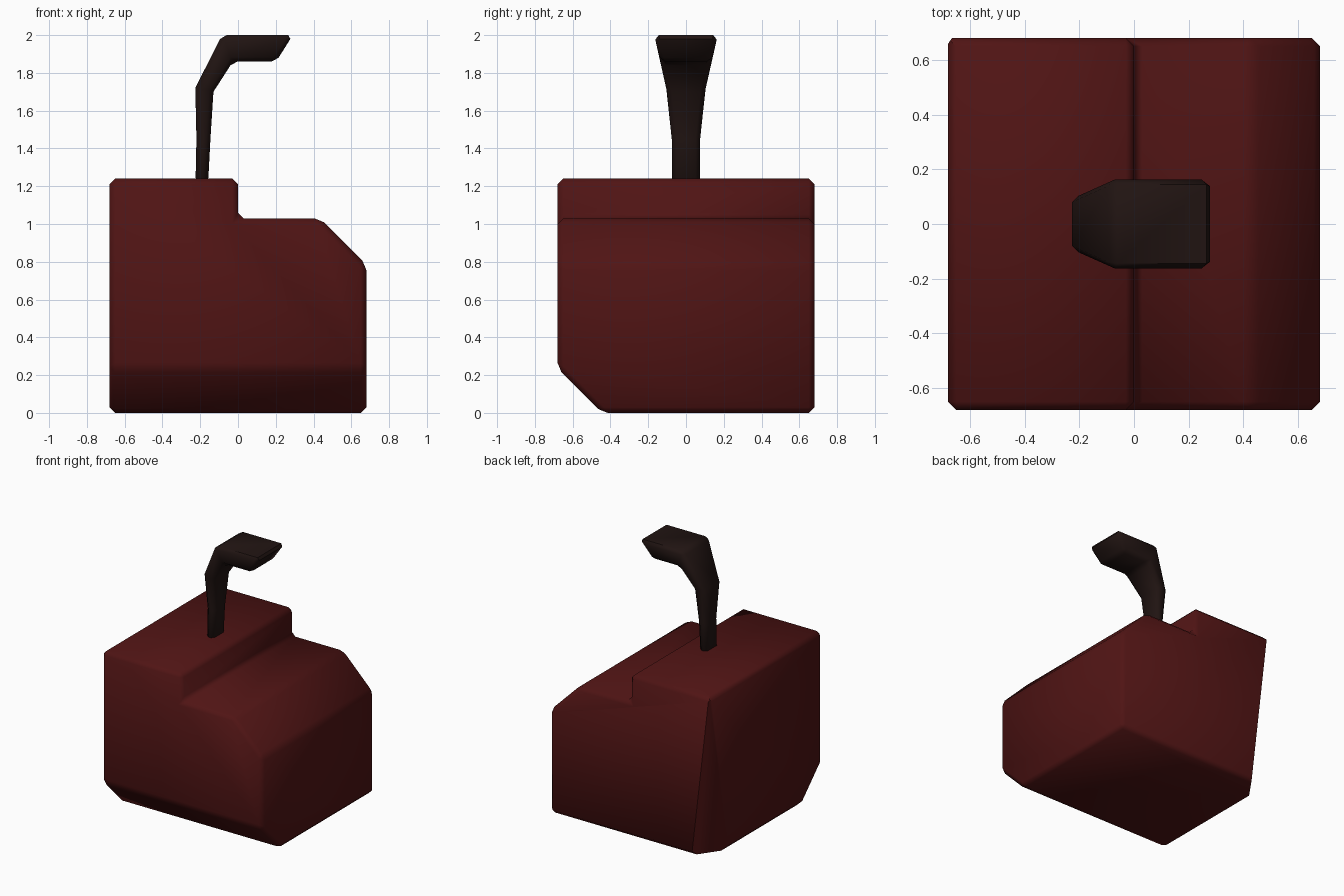
import bpy, bmesh, math
from mathutils import Vector

if "Cube" in bpy.data.objects:
    bpy.data.objects.remove(bpy.data.objects["Cube"])


def cut(bm, a, b, c, inside):
    """Slice with the plane a-b-c, keep the side holding 'inside', cap the hole."""
    a, b, c = Vector(a), Vector(b), Vector(c)
    n = (b - a).cross(c - a).normalized()
    if n.dot(Vector(inside) - a) > 0:
        n = -n
    res = bmesh.ops.bisect_plane(bm, geom=bm.verts[:] + bm.edges[:] + bm.faces[:],
                                 plane_co=a, plane_no=n, clear_outer=True)
    edges = [e for e in res["geom_cut"] if isinstance(e, bmesh.types.BMEdge)]
    bmesh.ops.holes_fill(bm, edges=edges, sides=0)


def bevel(bm, width, min_angle, skip=lambda e: False):
    edges = [e for e in bm.edges if len(e.link_faces) == 2
             and e.calc_face_angle(0) > math.radians(min_angle) and not skip(e)]
    bmesh.ops.bevel(bm, geom=edges, offset=width, offset_type='OFFSET',
                    segments=1, profile=0.5, affect='EDGES', clamp_overlap=True)


def finish(bm, name, color):
    bmesh.ops.recalc_face_normals(bm, faces=bm.faces[:])
    mesh = bpy.data.meshes.new(name)
    bm.to_mesh(mesh)
    bm.free()
    ob = bpy.data.objects.new(name, mesh)
    bpy.context.collection.objects.link(ob)
    mat = bpy.data.materials.new(name + "_paint")
    mat.diffuse_color = (*color, 1)
    mat.use_nodes = True
    mat.node_tree.nodes["Principled BSDF"].inputs["Base Color"].default_value = mat.diffuse_color
    mesh.materials.append(mat)
    bpy.ops.object.select_all(action='DESELECT')
    ob.select_set(True)
    bpy.context.view_layer.objects.active = ob
    bpy.ops.object.shade_smooth_by_angle(angle=math.radians(50))
    return ob


# Body: stepped side profile extruded front to back
W = 0.68
profile = [(-W, 0), (W, 0), (W, 0.785), (0.435, 1.03), (0, 1.03), (0, 1.24), (-W, 1.24)]
bm = bmesh.new()
face = bm.faces.new([bm.verts.new((x, -W, z)) for x, z in profile])
ext = bmesh.ops.extrude_face_region(bm, geom=[face])
bmesh.ops.translate(bm, vec=(0, 2 * W, 0),
                    verts=[v for v in ext["geom"] if isinstance(v, bmesh.types.BMVert)])
bmesh.ops.recalc_face_normals(bm, faces=bm.faces[:])
# sloped lower front edge
cut(bm, (-1, -W, 0.235), (1, -W, 0.235), (0, -0.445, 0), (0, 0, 0.6))
bmesh.ops.recalc_face_normals(bm, faces=bm.faces[:])
# small bevel everywhere but the back left upright, which gets a tapering cut
bevel(bm, 0.03, 25, lambda e: all(v.co.x < -0.67 and v.co.y > 0.67 for v in e.verts))
cut(bm, (-0.525, W, 0), (-W, 0.46, 0), (-0.674, 0.672, 1.24), (0, 0, 0.6))
finish(bm, "body", (0.08, 0.007, 0.007))

# Handle: stem flaring into a bent pad; outer x z, inner x z, half widths
sections = [
    (-0.225, 1.22, -0.158, 1.22, 0.075, 0.075),
    (-0.220, 1.45, -0.146, 1.45, 0.075, 0.075),
    (-0.226, 1.72, -0.130, 1.70, 0.105, 0.100),
    (-0.085, 2.00, -0.027, 1.86, 0.168, 0.135),
    (0.290, 2.00, 0.202, 1.86, 0.168, 0.135),
]
bm = bmesh.new()
rings = [[bm.verts.new(p) for p in ((ox, -ho, oz), (ox, ho, oz), (ix, hi, iz), (ix, -hi, iz))]
         for ox, oz, ix, iz, ho, hi in sections]
for r, s in zip(rings, rings[1:]):
    for i in range(4):
        j = (i + 1) % 4
        bm.faces.new((r[i], r[j], s[j], s[i]))
bm.faces.new(rings[0])
bm.faces.new(rings[-1])
bmesh.ops.recalc_face_normals(bm, faces=bm.faces[:])
bevel(bm, 0.024, 40)
finish(bm, "handle", (0.015, 0.007, 0.006))
